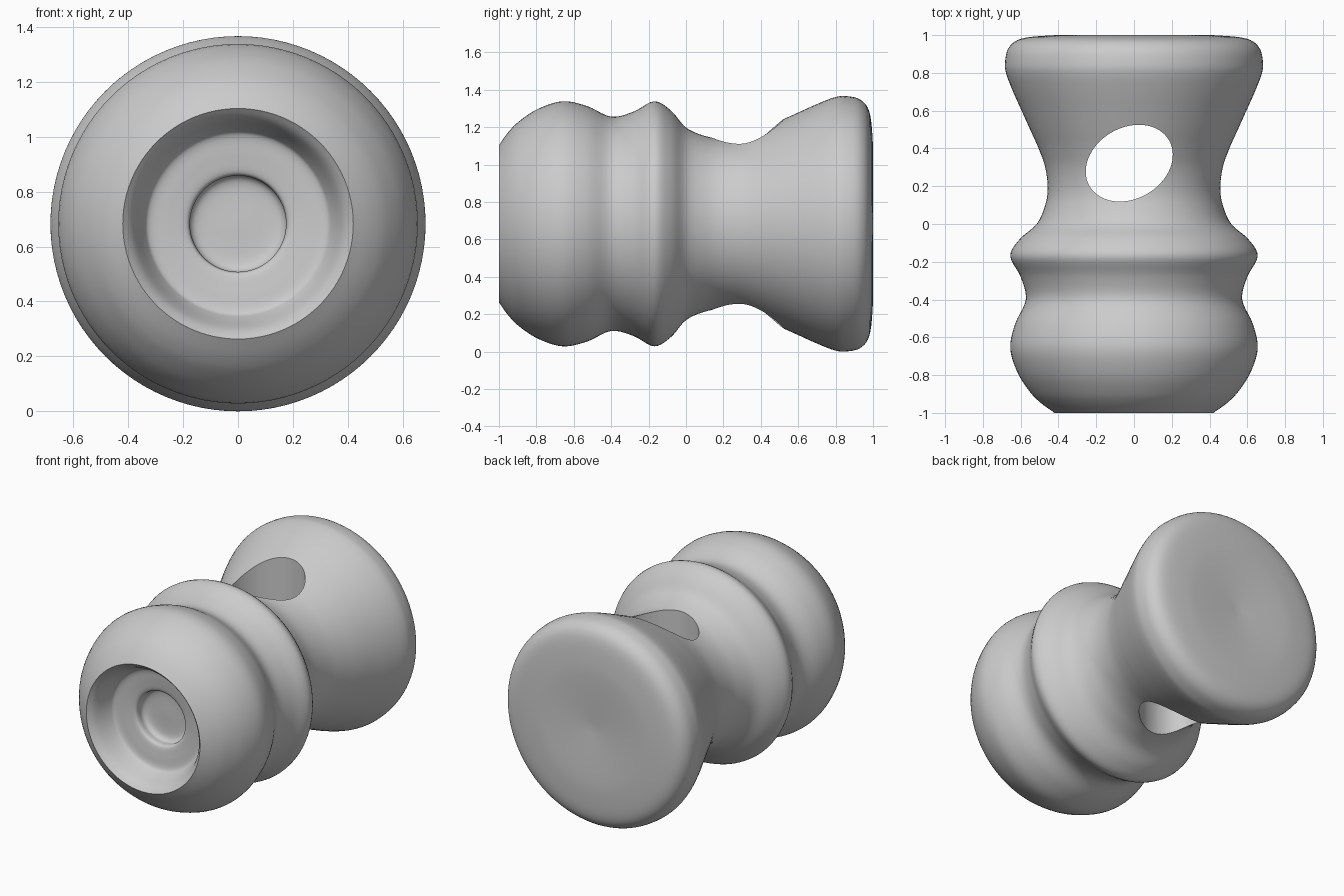
import bpy, bmesh, math
from mathutils import Vector, Matrix

cube = bpy.data.objects.get("Cube")
if cube:
    bpy.data.objects.remove(cube, do_unlink=True)

AXIS_HEIGHT = 0.683
SIDES = 96

grey = bpy.data.materials.new("plain grey")
grey.use_nodes = True
colour = (0.6, 0.6, 0.6, 1)
grey.diffuse_color = colour
grey.node_tree.nodes["Principled BSDF"].inputs["Base Color"].default_value = colour


def smooth_path(points, steps=5):
    """Catmull-Rom curve through (radius, y) points."""
    pts = [Vector(p) for p in points]
    pts = [pts[0]] + pts + [pts[-1]]
    path = []
    for a, b, c, d in zip(pts, pts[1:], pts[2:], pts[3:]):
        for i in range(steps):
            t = i / steps
            path.append(0.5 * (2 * b + (c - a) * t + (2 * a - 5 * b + 4 * c - d) * t * t
                               + (3 * b - a - 3 * c + d) * t ** 3))
    return path + [pts[-1]]


def add_object(name, bm):
    bmesh.ops.recalc_face_normals(bm, faces=bm.faces)
    mesh = bpy.data.meshes.new(name)
    bm.to_mesh(mesh)
    bm.free()
    mesh.materials.append(grey)
    obj = bpy.data.objects.new(name, mesh)
    bpy.context.collection.objects.link(obj)
    return obj


def lathe(name, path):
    """Turn a profile about the horizontal y axis, closing both poles."""
    bm = bmesh.new()
    rings = []
    for r, y in path[1:-1]:
        rings.append([bm.verts.new((r * math.cos(k * math.tau / SIDES), y,
                                    AXIS_HEIGHT + r * math.sin(k * math.tau / SIDES)))
                      for k in range(SIDES)])
    poles = [bm.verts.new((0, p[1], AXIS_HEIGHT)) for p in (path[0], path[-1])]
    for k in range(SIDES):
        n = (k + 1) % SIDES
        for a, b in zip(rings, rings[1:]):
            bm.faces.new((a[k], a[n], b[n], b[k]))
        bm.faces.new((poles[0], rings[0][n], rings[0][k]))
        bm.faces.new((poles[1], rings[-1][k], rings[-1][n]))
    return add_object(name, bm)


# Stepped socket in the front end, from its floor out to the rim
socket = [(0, -0.74), (0.13, -0.74), (0.172, -0.76), (0.176, -0.8), (0.19, -0.82),
          (0.25, -0.83), (0.32, -0.84), (0.345, -0.87), (0.385, -0.96), (0.42, -1)]
# Outer profile: two bulges, a waist and a flared back end with a shallow dish
outside = [(0.42, -1), (0.49, -0.95), (0.55, -0.89), (0.615, -0.79), (0.655, -0.66),
           (0.63, -0.53), (0.573, -0.4), (0.6, -0.28), (0.655, -0.17), (0.605, -0.08),
           (0.515, 0), (0.47, 0.1), (0.457, 0.19), (0.47, 0.3), (0.505, 0.4),
           (0.55, 0.5), (0.595, 0.6), (0.64, 0.7), (0.675, 0.79), (0.683, 0.85),
           (0.665, 0.93), (0.6, 0.98), (0.45, 0.998), (0.3, 0.998), (0, 0.98)]
body = lathe("turned_body", smooth_path(socket)[:-1] + smooth_path(outside))

# Slanted oval hole running vertically through the waist
bm = bmesh.new()
shape = (Matrix.Translation((-0.025, 0.322, AXIS_HEIGHT)) @ Matrix.Rotation(math.radians(30), 4, "Z")
         @ Matrix.Diagonal((0.243, 0.188, 1, 1)))
bmesh.ops.create_cone(bm, cap_ends=True, segments=64, radius1=1, radius2=1, depth=2, matrix=shape)
cutter = add_object("hole_cutter", bm)

cut = body.modifiers.new("oval hole", "BOOLEAN")
cut.operation = "DIFFERENCE"
cut.solver = "EXACT"
cut.object = cutter
bpy.ops.object.select_all(action="DESELECT")
bpy.context.view_layer.objects.active = body
body.select_set(True)
bpy.ops.object.modifier_apply(modifier=cut.name)
bpy.data.objects.remove(cutter, do_unlink=True)
bpy.ops.object.shade_smooth_by_angle(angle=math.radians(40))
